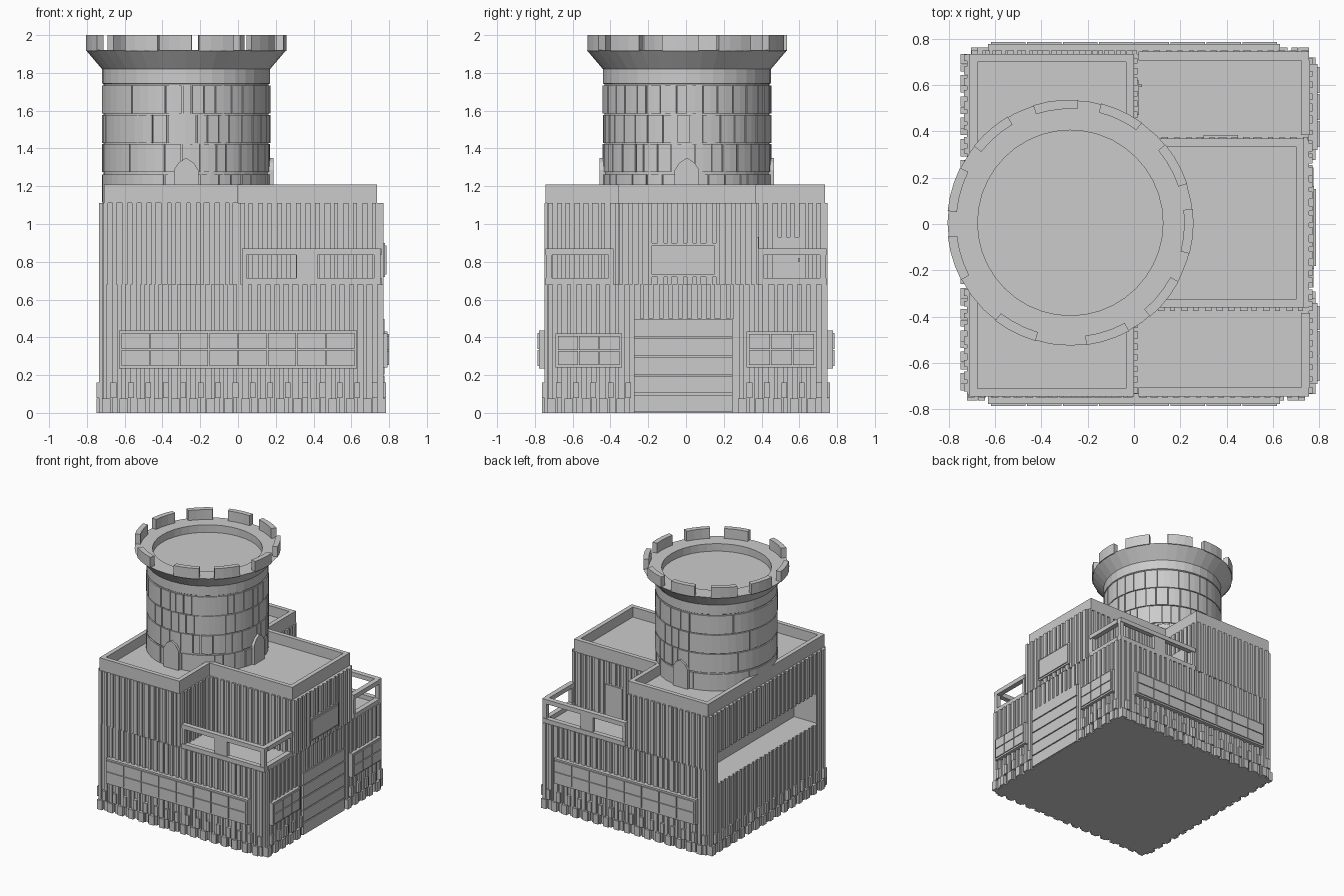
import bpy, bmesh, math, random
from mathutils import Vector

random.seed(4)
if "Cube" in bpy.data.objects:
    bpy.data.objects.remove(bpy.data.objects["Cube"])

stone = bpy.data.materials.new("plain_grey")
stone.use_nodes = True
GREY = (0.6, 0.6, 0.6, 1)
stone.diffuse_color = GREY
stone.node_tree.nodes["Principled BSDF"].inputs["Base Color"].default_value = GREY


def finish(bm, name):
    bmesh.ops.recalc_face_normals(bm, faces=bm.faces)
    mesh = bpy.data.meshes.new(name)
    bm.to_mesh(mesh)
    bm.free()
    mesh.materials.append(stone)
    obj = bpy.data.objects.new(name, mesh)
    bpy.context.collection.objects.link(obj)
    return obj


def prism(bm, pts, z0, z1):
    lo = [bm.verts.new((x, y, z0)) for x, y in pts]
    hi = [bm.verts.new((x, y, z1)) for x, y in pts]
    bm.faces.new(lo[::-1])
    bm.faces.new(hi)
    for i in range(len(pts)):
        j = (i + 1) % len(pts)
        bm.faces.new((lo[i], lo[j], hi[j], hi[i]))


def ring(bm, outer, inner, z0, z1):
    loops = [[bm.verts.new((x, y, z)) for x, y in pts]
             for pts, z in ((outer, z0), (outer, z1), (inner, z1), (inner, z0))]
    for k in range(4):
        a, b = loops[k], loops[(k + 1) % 4]
        for i in range(len(a)):
            j = (i + 1) % len(a)
            bm.faces.new((a[i], a[j], b[j], b[i]))


def box(bm, x0, x1, y0, y1, z0, z1):
    prism(bm, [(x0, y0), (x1, y0), (x1, y1), (x0, y1)], z0, z1)


def slab(bm, wall, a, b, z0, z1, depth, start=0):
    """Block on a wall, spanning distances a..b from the wall's first point."""
    p, q = Vector(wall[0]), Vector(wall[1])
    d = (q - p).normalized()
    n = Vector((d.y, -d.x))
    pts = [p + d * a + n * start, p + d * a + n * depth,
           p + d * b + n * depth, p + d * b + n * start]
    prism(bm, [tuple(v) for v in pts], z0, z1)


def length(wall):
    return (Vector(wall[1]) - Vector(wall[0])).length


# Footprints: full square below, T shape above the balconies
L, R, Y, N = -0.72, 0.755, 0.735, 0.36
FLOOR, SLOT0, SLOT1, TOP = 0.68, 0.54, 0.79, 1.11
square = [(L, -Y), (R, -Y), (R, Y), (L, Y)]
tee = [(L, -Y), (0, -Y), (0, -N), (R, -N), (R, N), (0, N), (0, Y), (L, Y)]
notch = [(L, 0.63), (L + 0.2, 0.63), (L + 0.2, -0.63), (L, -0.63)]

# Main building with the long recess in one side
bm = bmesh.new()
prism(bm, square, 0, SLOT0)
prism(bm, square + notch, SLOT0, FLOOR)
prism(bm, tee + notch, FLOOR, SLOT1)
prism(bm, tee, SLOT1, TOP)
finish(bm, "building_walls")

# Roof parapet
outer = [(-0.71, -0.745), (0, -0.745), (0, -0.36), (0.735, -0.36),
         (0.735, 0.37), (0, 0.37), (0, 0.735), (-0.71, 0.735)]
t = 0.035
sx = [1, -1, -1, -1, -1, -1, -1, 1]
sy = [1, 1, 1, 1, -1, -1, -1, -1]
inner = [(x + t * a, y + t * b) for (x, y), a, b in zip(outer, sx, sy)]
bm = bmesh.new()
ring(bm, outer, inner, TOP, 1.21)
prism(bm, inner, TOP, 1.13)
finish(bm, "roof_parapet")

# Vertical siding boards
front, right = (square[0], square[1]), (square[1], square[2])
back, left = (square[2], square[3]), (square[3], square[0])


def boards(bm, wall, z0, z1, hole=None):
    count = round(length(wall) / 0.05)
    step = length(wall) / count
    for i in range(count):
        a = i * step + 0.004
        b = a + random.choice((0.022, 0.028, 0.034))
        if hole and b > hole[0] and a < hole[1]:
            slab(bm, wall, a, b, z0, hole[2], 0.015)
            slab(bm, wall, a, b, hole[3], z1, 0.015)
        else:
            slab(bm, wall, a, b, z0, z1, 0.015)


bm = bmesh.new()
boards(bm, front, 0, FLOOR)
boards(bm, back, 0, FLOOR)
boards(bm, right, 0, FLOOR, (0.46, 0.98, 0.0, 0.5))
boards(bm, left, 0, TOP, (0.105, 1.365, SLOT0, SLOT1))
for i in range(7):
    boards(bm, (tee[i], tee[i + 1]), FLOOR, TOP)
finish(bm, "siding_boards")

# Two staggered rows of footing stones
bm = bmesh.new()
for wall in (front, right, back, left):
    n = round(length(wall) / 0.092)
    step = length(wall) / n
    for i in range(n):
        for a, z0, z1, w in ((i * step, 0, 0.075, 0.045),
                             ((i + 0.5) * step, 0.08, 0.16, 0.03)):
            if wall is right and a + w > 0.45 and a < 0.99:
                continue
            slab(bm, wall, a, a + w, z0, z1, 0.028)
finish(bm, "footing_stones")

# Garage door made of slats
bm = bmesh.new()
slab(bm, right, 0.46, 0.98, 0, 0.5, 0.012)
for i in range(5):
    slab(bm, right, 0.46, 0.98, i * 0.1 + 0.004, i * 0.1 + 0.096, 0.02)
finish(bm, "garage_door")


# Plated panels on the walls
def plated_panel(name, wall, a, b, z0, z1, depth, cols, rows):
    bm = bmesh.new()
    slab(bm, wall, a, b, z0, z1, depth - 0.008)
    w, h, g = (b - a - 0.02) / cols, (z1 - z0 - 0.02) / rows, 0.003
    for i in range(cols):
        for j in range(rows):
            x, z = a + 0.01 + i * w, z0 + 0.01 + j * h
            slab(bm, wall, x + g, x + w - g, z + g, z + h - g, depth)
    finish(bm, name)


plated_panel("front_long_panel", front, 0.09, 1.35, 0.235, 0.435, 0.05, 8, 2)
plated_panel("back_long_panel", back, 0.125, 1.385, 0.235, 0.435, 0.05, 8, 2)
plated_panel("side_panel_front", right, 0.045, 0.395, 0.24, 0.42, 0.045, 3, 2)
plated_panel("side_panel_back", right, 1.055, 1.425, 0.24, 0.43, 0.045, 3, 2)
plated_panel("side_window", right, 0.54, 0.90, 0.72, 0.9, 0.03, 1, 1)

# Balcony railings, mirrored front and back
for side, name in ((-1, "front_balcony_rail"), (1, "back_balcony_rail")):
    bm = bmesh.new()

    def part(x0, x1, y0, y1, z0, z1):
        ys = sorted((side * y0, side * y1))
        box(bm, x0, x1, ys[0], ys[1], z0, z1)

    for z0, z1 in ((FLOOR, 0.715), (0.835, 0.87)):
        part(0.02, 0.755, 0.705, 0.745, z0, z1)
        part(0.72, 0.76, 0.385, 0.705, z0, z1)
    for x0, x1 in ((0.02, 0.045), (0.72, 0.755), (0.31, 0.42)):
        part(x0, x1, 0.71, 0.74, 0.715, 0.835)
    part(0.725, 0.755, 0.385, 0.41, 0.715, 0.835)
    finish(bm, name)

# Balcony doors with knob
bm = bmesh.new()
box(bm, 0, 0.022, 0.47, 0.62, FLOOR, 0.93)
box(bm, 0.02, 0.035, 0.592, 0.602, 0.8, 0.82)
box(bm, 0.3, 0.45, N, 0.385, FLOOR, 0.93)
finish(bm, "balcony_doors")

# Round tower
CX, CY = -0.275, 0.005


def polar(r, deg):
    a = math.radians(deg)
    return CX + r * math.cos(a), CY + r * math.sin(a)


def arc_block(bm, r0, r1, a0, a1, z0, z1):
    n = max(1, math.ceil((a1 - a0) / 8))
    angles = [a0 + (a1 - a0) * i / n for i in range(n + 1)]
    prism(bm, [polar(r1, a) for a in angles]
          + [polar(r0, a) for a in reversed(angles)], z0, z1)


profile = [(0, TOP), (0.437, TOP), (0.437, 1.74), (0.445, 1.745), (0.445, 1.82),
           (0.53, 1.92), (0.40, 1.92), (0.40, 1.86), (0, 1.86)]
SEG = 40
bm = bmesh.new()
loops = []
for r, z in profile:
    n = SEG if r else 1
    loops.append([bm.verts.new((*polar(r, 360 * i / n), z)) for i in range(n)])
for a, b in zip(loops, loops[1:]):
    for i in range(SEG):
        j = (i + 1) % SEG
        if len(a) == 1:
            bm.faces.new((a[0], b[j], b[i]))
        elif len(b) == 1:
            bm.faces.new((a[i], a[j], b[0]))
        else:
            bm.faces.new((a[i], a[j], b[j], b[i]))
finish(bm, "tower_core")

# Brick courses: short bricks on the outward half, long ones behind
bm = bmesh.new()
for z in (1.115, 1.275, 1.43, 1.585):
    a = -105 + random.uniform(0, 6)
    end = a + 360
    while a < end - 1:
        w = random.uniform(6, 13) if a < 95 else random.uniform(35, 60)
        b = min(a + w, end)
        arc_block(bm, 0.43, random.choice((0.444, 0.447)), a, b - 0.8, z, z + 0.148)
        a = b
finish(bm, "tower_bricks")

# Battlements around the rim
bm = bmesh.new()
for a in (-4, 29, 65, 97, 131, 164, 197, 243, 288, 321):
    arc_block(bm, 0.492, 0.532, a - 10.5, a + 10.5, 1.915, 2.0)
finish(bm, "tower_battlements")

# Pointed tower doors
arch = [(-0.065, 1.12), (0.065, 1.12), (0.065, 1.285), (0.04, 1.325),
        (0, 1.35), (-0.04, 1.325), (-0.065, 1.285)]
bm = bmesh.new()
for deg in (-90, 0, 90):
    a = math.radians(deg)
    ca, sa = math.cos(a), math.sin(a)
    sides = [[bm.verts.new((CX + r * ca - s * sa, CY + r * sa + s * ca, z))
              for s, z in arch] for r in (0.4, 0.462)]
    bm.faces.new(sides[0][::-1])
    bm.faces.new(sides[1])
    for i in range(len(arch)):
        j = (i + 1) % len(arch)
        bm.faces.new((sides[0][i], sides[0][j], sides[1][j], sides[1][i]))
finish(bm, "tower_doors")
